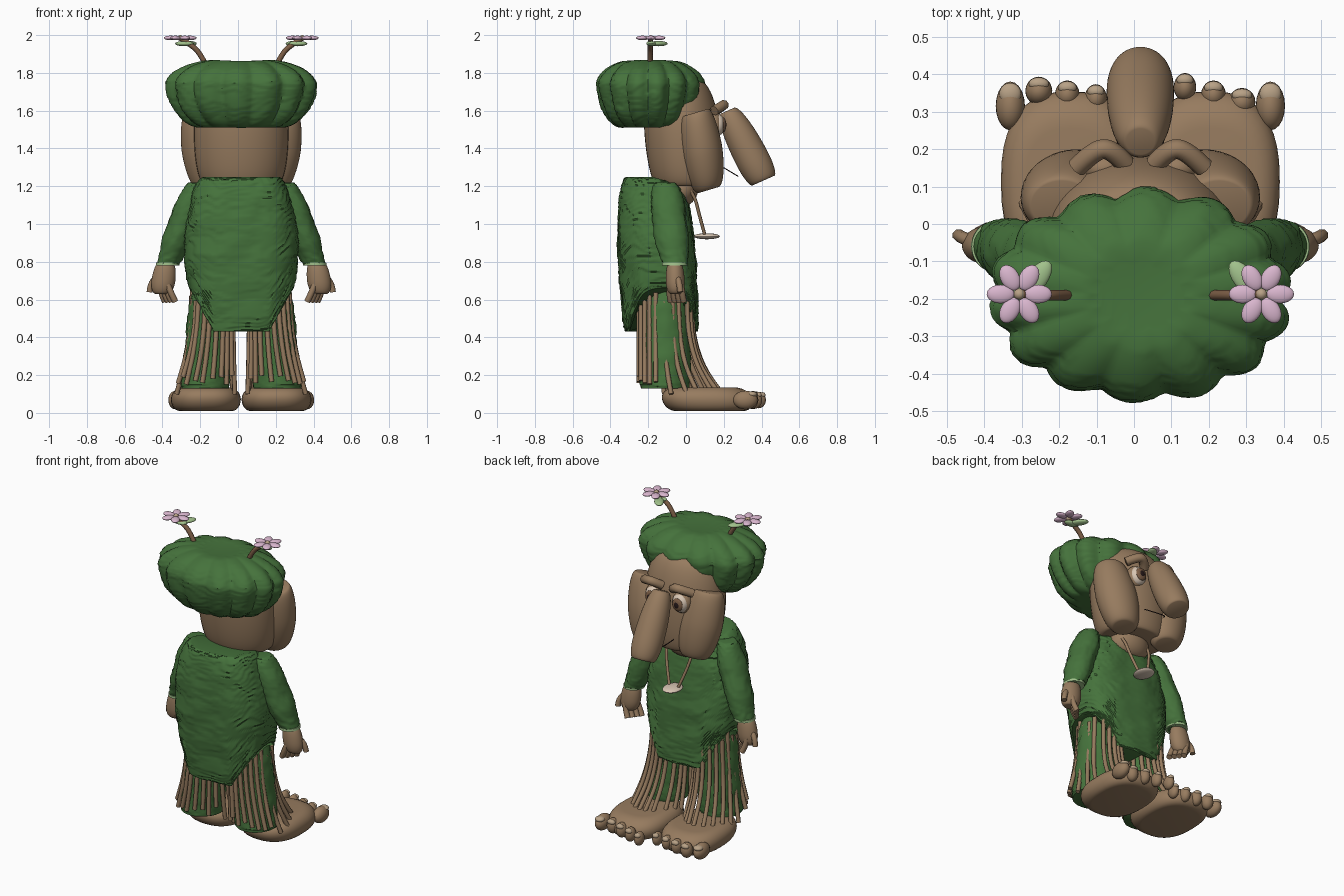
import bpy, bmesh, math, random
from mathutils import Vector, Matrix, noise

cube = bpy.data.objects.get("Cube")
if cube:
    bpy.data.objects.remove(cube, do_unlink=True)
random.seed(4)
CENTRE = .017  # symmetry plane


def material(name, *rgb):
    mat = bpy.data.materials.new(name)
    mat.use_nodes = True
    mat.diffuse_color = (*rgb, 1)
    shader = mat.node_tree.nodes["Principled BSDF"]
    shader.inputs["Base Color"].default_value = (*rgb, 1)
    shader.inputs["Roughness"].default_value = .8
    return mat


SKIN = material("brown skin", .31, .2, .115)
GREEN = material("moss green", .06, .17, .045)
PINK = material("petal pink", .7, .47, .62)
LEAF = material("pale leaf green", .36, .54, .26)
NAIL = material("nail tan", .48, .36, .24)
CREAM = material("cream", .68, .56, .45)
BARK = material("stem bark", .2, .11, .06)
DARK = material("dark brown", .02, .01, .01)


def finish(name, bm, mat):
    mesh = bpy.data.meshes.new(name)
    bmesh.ops.recalc_face_normals(bm, faces=bm.faces)
    bm.to_mesh(mesh)
    bm.free()
    mesh.materials.append(mat)
    for face in mesh.polygons:
        face.use_smooth = True
    mesh.set_sharp_from_angle(angle=math.radians(40))
    ob = bpy.data.objects.new(name, mesh)
    bpy.context.collection.objects.link(ob)


def barrel(name, mat, start, end, width, depth, narrow=(.5, .5), peak=.5, curve=2,
           depth_axis=(0, 1, 0), boxy=2, warp=None, side=1, around=40, steps=24):
    """Bulging body between two points, narrowed to the given fractions at its ends."""
    bm, rings = bmesh.new(), []
    start, end, axis = Vector(start), Vector(end), Vector(depth_axis).normalized()
    for i in range(steps + 1):
        # rings gather towards the ends where the profile turns fastest
        t = (1 - math.cos(math.pi * i / steps)) / 2
        away = (peak - t) / peak if t < peak else (t - peak) / (1 - peak)
        least = narrow[0] if t < peak else narrow[1]
        size = least + (1 - least) * math.sqrt(max(0, 1 - away ** curve))
        ring = []
        for k in range(around):
            turn = math.tau * k / around
            c, s = (math.copysign(abs(f) ** (2 / boxy), f)
                    for f in (math.cos(turn), math.sin(turn)))
            p = start.lerp(end, t) + axis * (depth * size * s)
            p.x += width * size * c
            if warp:
                p = warp(p, Vector((c, s, 0)), turn)
            ring.append(bm.verts.new((CENTRE + side * p.x, p.y, p.z)))
        rings.append(ring)
    for low, high in zip(rings, rings[1:]):
        for k in range(around):
            bm.faces.new((low[k - 1], low[k], high[k], high[k - 1]))
    bm.faces.new(rings[0])
    bm.faces.new(rings[-1])
    finish(name, bm, mat)


def balls(name, mat, items, side=1):
    """Group of ellipsoids, each with a centre, radii and turn about z."""
    bm = bmesh.new()
    for (x, y, z), radii, turn in items:
        place = (Matrix.Translation((CENTRE + side * x, y, z))
                 @ Matrix.Rotation(side * turn, 4, "Z") @ Matrix.Diagonal((*radii, 1)))
        bmesh.ops.create_uvsphere(bm, u_segments=20, v_segments=12, radius=1, matrix=place)
    finish(name, bm, mat)


def tubes(name, mat, paths, radius, side=1):
    curve = bpy.data.curves.new(name, "CURVE")
    curve.dimensions, curve.bevel_depth, curve.bevel_resolution = "3D", radius, 2
    curve.resolution_u, curve.use_fill_caps = 5, True
    for path in paths:
        spline = curve.splines.new("NURBS")
        spline.points.add(len(path) - 1)
        for point, (x, y, z) in zip(spline.points, path):
            point.co = (CENTRE + side * x, y, z, 1)
        spline.order_u, spline.use_endpoint_u = 3, True
    curve.materials.append(mat)
    bpy.context.collection.objects.link(bpy.data.objects.new(name, curve))


def shag(p, out, amount):
    """Layered, shaggy cloth surface."""
    bump = noise.noise(p * 9)
    layer = (p.z * 28 + 2.5 * bump) % 1
    return p + out * amount * (1.3 * bump - layer)


def hat_warp(p, out, turn):
    size = min(1, math.hypot(p.x, p.y + .19) / .3)
    lobe = abs(math.sin(7 * turn + .4)) - .6
    p.z -= .02 * max(0, 1 - 2 * size)
    return shag(p, out, .006 * size) + out * .03 * lobe * size


def tunic_warp(p, out, turn):
    # the hem climbs at both sides, the neckline dips at the shoulders and chest
    climb = .24 * min(1, max(0, (abs(p.x) - .15) / .13))
    p.z += climb * max(0, 1.1 - p.z) / .67
    p.z -= .25 * max(0, p.z - 1.1) * max(0, out.y)
    return shag(p, out, .007)


def sleeve_warp(p, out, turn):
    return shag(p, out, .006)


# Hat, tunic and head
barrel("hat", GREEN, (0, -.19, 1.51), (0, -.19, 1.87), .4, .28, (.52, .3), .65, 1.6,
       warp=hat_warp, around=140, steps=60)
barrel("tunic", GREEN, (0, -.13, .43), (0, -.18, 1.25), .305, .21, (.9, .64), .4,
       boxy=2.7, warp=tunic_warp, around=96, steps=90)
barrel("neck", SKIN, (0, -.05, 1.1), (0, -.02, 1.25), .13, .1)
barrel("head", SKIN, (0, 0, 1.2), (0, -.04, 1.76), .25, .2, (.75, .55))
barrel("nose", SKIN, (0, .22, 1.6), (0, .41, 1.23), .09, .09, (.42, .7), .7,
       depth_axis=(0, .9, .4))
tubes("mouth", DARK, [[(k * .035, .28 - .02 * k * k, 1.25 + .012 * k * k)
                       for k in range(-2, 3)]], .003)

# Pendant on a cord
tubes("pendant_cord", SKIN, [[(s * .1, -.02, 1.22), (s * .095, .04, 1.17), (s * .07, .07, 1.05),
                              (s * .03, .1, .94)] for s in (-1, 1)], .009)
balls("pendant", CREAM, [((0, .11, .935), (.055, .07, .016), 0)])

for side, tag in ((1, "left_"), (-1, "right_")):
    # Cheek, eye and brow
    barrel(tag + "cheek", SKIN, (.21, .05, 1.59), (.16, .12, 1.18), .13, .11, (.62, .5), curve=1.7,
           depth_axis=(0, 1, .3), side=side)
    eye = Vector((.095, .168, 1.525))
    for part, mat, size, ahead in (("eye_socket", SKIN, .062, -.02), ("eyeball", CREAM, .052, 0),
                                   ("iris", BARK, .036, .03), ("pupil", DARK, .022, .037)):
        thick = size * (.4 if ahead > 0 else .75)
        balls(tag + part, mat, [(eye + Vector((0, ahead, 0)), (size, thick, size * 1.1), 0)], side)
    tubes(tag + "brow", SKIN, [[(.04, .16, 1.6), (.075, .2, 1.63), (.12, .2, 1.63),
                                (.17, .15, 1.6)]], .027, side)

    # Sleeve and hand
    barrel(tag + "sleeve", GREEN, (.23, -.11, 1.22), (.39, -.06, .78), .085, .095, (.5, .65), .35,
           warp=sleeve_warp, side=side, steps=40)
    barrel(tag + "cuff_trim", LEAF, (.388, -.06, .795), (.39, -.06, .78), .062, .067, (1, 1),
           side=side, steps=1)
    barrel(tag + "palm", SKIN, (.4, -.06, .8), (.42, -.055, .63), .063, .05, (.5, .5), .6, side=side)
    fingers = [[(.39 + .014 * i, -.085 + .02 * i, .68), (.37 + .018 * i, -.09 + .023 * i, .63),
                (.35 + .018 * i, -.08 + .023 * i, .59)] for i in range(4)]
    thumb = [(.44, -.05, .72), (.48, -.035, .7), (.485, -.03, .64)]
    tubes(tag + "fingers", SKIN, fingers + [thumb], .017, side)

    # Trouser leg wrapped in hanging roots
    barrel(tag + "trouser", GREEN, (.19, -.11, .13), (.15, -.11, .68), .13, .135, (.95, .75), .1,
           warp=sleeve_warp, side=side, steps=40)
    roots = []
    for i in range(21):
        turn = math.tau * (i + random.uniform(-.25, .25)) / 21
        c, s = math.cos(turn), math.sin(turn)
        top = random.uniform(.58, .67)
        foot = .1 if s > -.2 else random.uniform(.15, .2)
        # front roots sweep forward over the foot
        sweep = .12 * max(0, s + .35)
        roots.append([(.152 + .11 * c + t * t * (.035 + .045 * c), -.11 + .14 * s + sweep * t ** 3,
                       top + (foot - top) * t) for t in (k / 5 for k in range(6))])
    tubes(tag + "roots", SKIN, roots, .013, side)

    # Foot, toes and nails, with the largest toe outside
    barrel(tag + "foot", SKIN, (.187, .125, .01), (.187, .1, .135), .185, .24, (.75, .65),
           boxy=2.5, side=side, steps=12)
    slant = .02 if side > 0 else -.01
    toes, nails = [], []
    for i in range(5):
        wide = .039 - .003 * i
        long = .038 if i else .065
        x, y = .347 - .076 * i, (.345 + slant * (i - 2) if i else .315)
        toes.append(((x, y, .068), (wide, long, .03 + wide / 2), 0))
        nails.append(((x, y + long / 2, .085 + wide / 3), (.75 * wide, .45 * long, .016), 0))
    balls(tag + "toes", SKIN, toes, side)
    balls(tag + "toenails", NAIL, nails, side)

    # Flower on the hat
    flower = Vector((.323, -.187, 1.985))
    tubes(tag + "flower_stem", BARK, [[(.17, -.19, 1.81), (.22, -.19, 1.91), (.27, -.19, 1.95),
                                       flower]], .014, side)
    petals = []
    for k in range(6):
        turn = math.tau * k / 6
        reach = Vector((math.cos(turn), math.sin(turn), 0)) * .05
        petals.append((flower + reach, (.037, .025, .012), turn))
    balls(tag + "petals", PINK, petals, side)
    balls(tag + "flower_centre", NAIL, [(flower, (.015, .015, .015), 0)], side)
    balls(tag + "leaf", LEAF, [((.275, -.145, 1.955), (.055, .028, .014), 2.2),
                               ((.3, -.185, 1.955), (.05, .025, .014), 0)], side)
